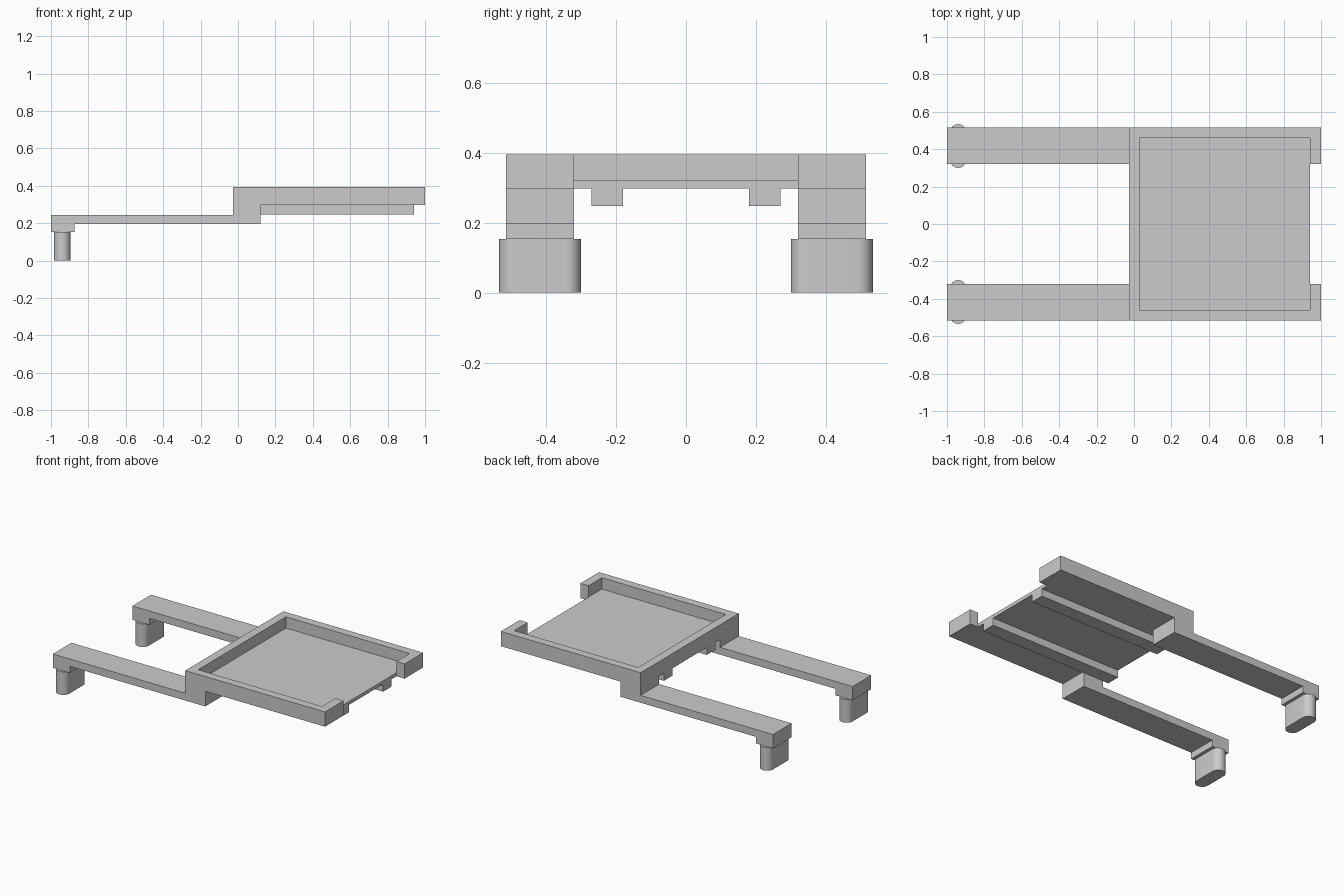
import bpy, bmesh, math
from mathutils import Vector

cube = bpy.data.objects.get("Cube")
if cube:
    bpy.data.objects.remove(cube)

GREY = (0.6, 0.6, 0.6, 1)
mat = bpy.data.materials.new("plain grey")
mat.use_nodes = True
mat.diffuse_color = GREY
mat.node_tree.nodes["Principled BSDF"].inputs["Base Color"].default_value = GREY

# Shared dimensions
ARM_IN, ARM_OUT = 0.32, 0.515
TRAY_BACK, FLOOR_END, TRAY_END = -0.027, 0.94, 1.0
TRAY_LOW, FLOOR_TOP, TRAY_TOP = 0.297, 0.32, 0.395


def prism(name, points, push):
    """Extrude a closed 3D outline along the push vector."""
    bm = bmesh.new()
    face = bm.faces.new([bm.verts.new(p) for p in points])
    result = bmesh.ops.extrude_face_region(bm, geom=[face])
    verts = [v for v in result["geom"] if isinstance(v, bmesh.types.BMVert)]
    bmesh.ops.translate(bm, verts=verts, vec=Vector(push))
    bmesh.ops.recalc_face_normals(bm, faces=bm.faces)
    mesh = bpy.data.meshes.new(name)
    bm.to_mesh(mesh)
    bm.free()
    mesh.materials.append(mat)
    obj = bpy.data.objects.new(name, mesh)
    bpy.context.collection.objects.link(obj)
    return obj


def plan(name, outline, low, high):
    return prism(name, [(x, y, low) for x, y in outline], (0, 0, high - low))


def rect(x0, x1, y0, y1):
    return [(x0, y0), (x1, y0), (x1, y1), (x0, y1)]


# Tray rim: three walls with a short hooked lip at each open corner
half = [(TRAY_BACK, ARM_OUT), (TRAY_END, ARM_OUT), (TRAY_END, ARM_IN),
        (FLOOR_END, ARM_IN), (FLOOR_END, 0.46), (0.03, 0.46)]
plan("tray_rim", half + [(x, -y) for x, y in reversed(half)], TRAY_LOW, TRAY_TOP)

# Tray floor
plan("tray_floor", rect(0.03, FLOOR_END, -0.46, 0.46), TRAY_LOW, FLOOR_TOP)

# Side profile of an arm: foot pad, thin bar and block under the tray
arm_profile = [(-1, 0.153), (-0.875, 0.153), (-0.875, 0.196), (0.12, 0.196),
               (0.12, TRAY_LOW), (TRAY_BACK, TRAY_LOW), (TRAY_BACK, 0.245), (-1, 0.245)]

# Foot outline: a slot with rounded ends
FOOT_X, FOOT_Y, RADIUS, REACH, STEPS = -0.94, 0.417, 0.044, 0.073, 16
foot_outline = []
for end in (0, 1):
    for i in range(STEPS + 1):
        a = math.pi * (end + i / STEPS)
        shift = -REACH if end else REACH
        foot_outline.append((FOOT_X + RADIUS * math.cos(a),
                             FOOT_Y + shift + RADIUS * math.sin(a)))

for side, s in (("left", 1), ("right", -1)):
    prism(side + "_arm", [(x, s * ARM_IN, z) for x, z in arm_profile],
          (0, s * (ARM_OUT - ARM_IN), 0))
    plan(side + "_rail", rect(TRAY_BACK, FLOOR_END, s * 0.18, s * 0.27), 0.248, TRAY_LOW)
    foot = plan(side + "_foot", [(x, s * y) for x, y in foot_outline], 0, 0.153)
    # Smooth the rounded ends, keep the rims sharp
    bpy.ops.object.select_all(action="DESELECT")
    foot.select_set(True)
    bpy.context.view_layer.objects.active = foot
    bpy.ops.object.shade_smooth_by_angle(angle=math.radians(30))
